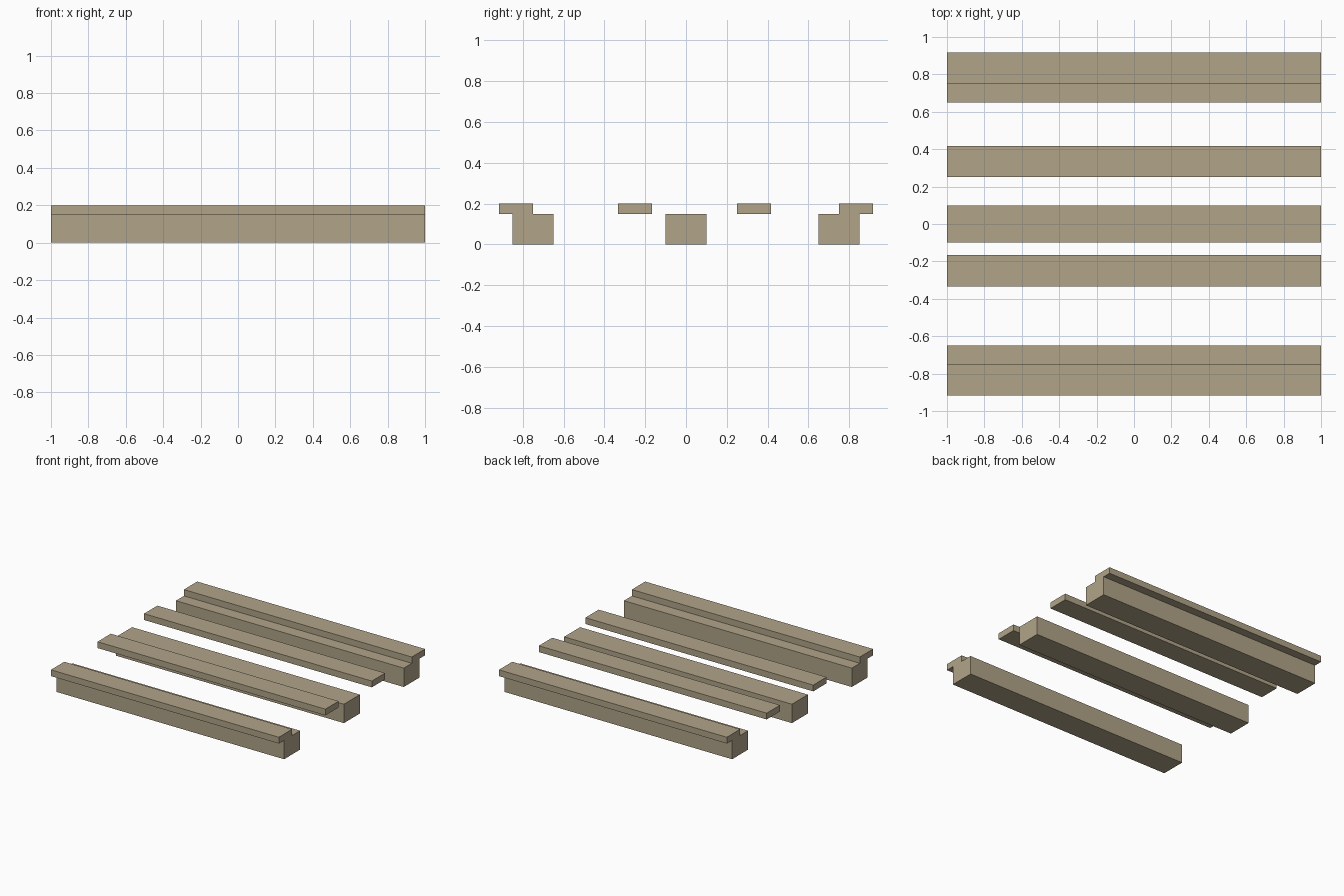
import bpy
import bmesh
from mathutils import Vector

if "Cube" in bpy.data.objects:
    bpy.data.objects.remove(bpy.data.objects["Cube"])

LENGTH = 2.0
BEAM_W, BEAM_H = 0.2, 0.15
SLAT_W, SLAT_H = 1 / 6, 0.05

wood = bpy.data.materials.new("wood")
wood.diffuse_color = (0.44, 0.37, 0.25, 1)
wood.use_nodes = True
wood.node_tree.nodes["Principled BSDF"].inputs["Base Color"].default_value = wood.diffuse_color


def plank(name, y, z_bottom, width, height):
    """Box running the full length along x."""
    bm = bmesh.new()
    bmesh.ops.create_cube(bm, size=1)
    bmesh.ops.scale(bm, vec=Vector((LENGTH, width, height)), verts=bm.verts)
    mesh = bpy.data.meshes.new(name)
    bm.to_mesh(mesh)
    bm.free()
    mesh.materials.append(wood)
    obj = bpy.data.objects.new(name, mesh)
    obj.location = (0, y, z_bottom + height / 2)
    bpy.context.collection.objects.link(obj)


# Thick support beams on the ground
for name, y in (("front_beam", -0.75), ("middle_beam", 0), ("back_beam", 0.75)):
    plank(name, y, 0, BEAM_W, BEAM_H)

# Thin slats at the upper level, unevenly spaced
for name, y in (("front_slat", -5 / 6), ("front_inner_slat", -0.25),
                ("back_inner_slat", 1 / 3), ("back_slat", 5 / 6)):
    plank(name, y, BEAM_H, SLAT_W, SLAT_H)
